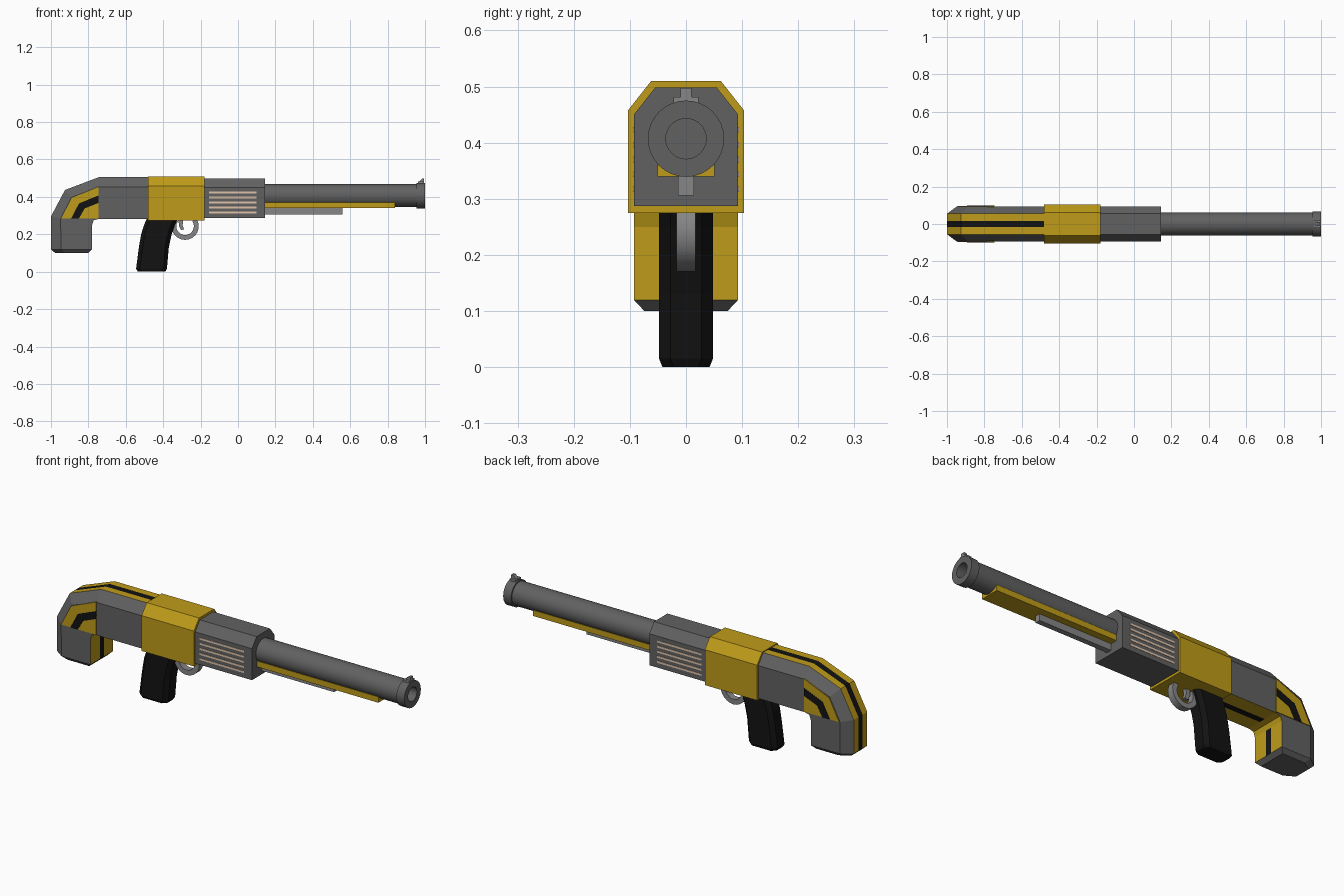
import bpy, bmesh
from math import sin, cos, pi, radians
from mathutils import Vector

if "Cube" in bpy.data.objects:
    bpy.data.objects.remove(bpy.data.objects["Cube"])


def material(name, r, g, b):
    m = bpy.data.materials.new(name)
    m.diffuse_color = (r, g, b, 1)
    m.use_nodes = True
    m.node_tree.nodes["Principled BSDF"].inputs["Base Color"].default_value = m.diffuse_color
    return m


YELLOW = material("yellow", 0.52, 0.33, 0.01)
BLACK = material("black", 0.006, 0.006, 0.006)
DARK = material("dark_grey", 0.12, 0.12, 0.12)
MID = material("mid_grey", 0.24, 0.24, 0.24)
TAN = material("tan", 0.75, 0.55, 0.4)


def loft(name, rings, mats, pick=None, smooth=False):
    """Skin a list of equal-length rings, cap both ends; pick(span, side) gives the slot."""
    bm = bmesh.new()
    vr = [[bm.verts.new(p) for p in r] for r in rings]
    n = len(vr[0])
    for i in range(len(vr) - 1):
        for j in range(n):
            k = (j + 1) % n
            f = bm.faces.new((vr[i][j], vr[i][k], vr[i + 1][k], vr[i + 1][j]))
            f.material_index = pick(i, j) if pick else 0
    bm.faces.new(vr[0][::-1])
    bm.faces.new(vr[-1])
    bmesh.ops.recalc_face_normals(bm, faces=bm.faces)
    me = bpy.data.meshes.new(name)
    bm.to_mesh(me)
    bm.free()
    for m in mats:
        me.materials.append(m)
    ob = bpy.data.objects.new(name, me)
    bpy.context.collection.objects.link(ob)
    if smooth:
        bpy.ops.object.select_all(action='DESELECT')
        ob.select_set(True)
        bpy.context.view_layer.objects.active = ob
        bpy.ops.object.shade_smooth_by_angle(angle=radians(35))
    return ob


def along_x(name, yz, x0, x1, mat):
    return loft(name, [[(x, y, z) for y, z in yz] for x in (x0, x1)], [mat])


def along_y(name, xz, y0, y1, mat):
    return loft(name, [[(x, y, z) for x, z in xz] for y in (y0, y1)], [mat])


def box(name, x0, x1, y0, y1, z0, z1, mat):
    return along_x(name, [(y0, z0), (y1, z0), (y1, z1), (y0, z1)], x0, x1, mat)


def body_section(w, wt, z0, zs, z1):
    return [(-w, z0), (w, z0), (w, zs), (wt, z1), (-wt, z1), (-w, zs)]


# Stock: chamfered section swept around the bend, (outer xz, inner xz, width scale)
stations = [((-0.47, 0.505), (-0.47, 0.282), 1), ((-0.745, 0.505), (-0.745, 0.282), 1),
            ((-0.925, 0.437), (-0.772, 0.275), 1), ((-1, 0.295), (-0.78, 0.25), 1),
            ((-1, 0.12), (-0.78, 0.12), 1), ((-0.978, 0.1), (-0.8, 0.1), 0.8)]
rings = []
for o, i, s in stations:
    o, i = Vector(o), Vector(i)
    c = o + (i - o).normalized() * 0.053
    sec = [(-0.093, i), (-0.017, i), (0.017, i), (0.093, i), (0.093, c),
           (0.055, o), (0.017, o), (-0.017, o), (-0.055, o), (-0.093, c)]
    rings.append([(p.x, y * s, p.y) for y, p in sec])


def stock_colour(span, side):
    if span == 4 or side in (3, 4, 8, 9):
        return 0
    if side == 6 or (side == 1 and span in (0, 3)):
        return 2
    return 1


loft("stock", rings, [DARK, YELLOW, BLACK], stock_colour)

# Side panels and stripes on the stock bend
panel = [(-0.745, 0.455), (-0.888, 0.395), (-0.945, 0.285), (-0.775, 0.285), (-0.745, 0.285)]
stripe = [(-0.745, 0.408), (-0.85, 0.365), (-0.892, 0.285),
          (-0.85, 0.285), (-0.82, 0.338), (-0.745, 0.368)]
for side, s in (("left", 1), ("right", -1)):
    along_y("stock_panel_" + side, panel, s * 0.09, s * 0.097, YELLOW)
    along_y("stock_stripe_" + side, stripe, s * 0.09, s * 0.099, BLACK)

# Receiver sleeve and front housing
along_x("receiver", body_section(0.103, 0.062, 0.275, 0.458, 0.51), -0.48, -0.18, YELLOW)
along_x("front_housing", body_section(0.093, 0.055, 0.287, 0.45, 0.498), -0.19, 0.145, DARK)

# Vent strips on both sides of the housing
for side, s in (("left", 1), ("right", -1)):
    for k in range(5):
        z = 0.317 + 0.0265 * k
        box(f"vent_{side}_{k + 1}", -0.155, 0.1, s * 0.085, s * 0.0945, z - 0.005, z + 0.005, TAN)

# Barrel with muzzle ring and bore
N = 32
profile = [(0.13, 0.061), (0.955, 0.061), (0.955, 0.068), (1, 0.068), (1, 0.036), (0.4, 0.036)]
loft("barrel", [[(x, r * cos(2 * pi * a / N), 0.407 + r * sin(2 * pi * a / N)) for a in range(N)]
                for x, r in profile], [DARK], smooth=True)

# Under-barrel rail and tube bar
box("barrel_rail", 0.14, 0.84, -0.051, 0.051, 0.34, 0.37, YELLOW)
box("lower_bar", 0.14, 0.56, -0.014, 0.014, 0.306, 0.341, MID)

# Front sight
box("sight_base", 0.962, 0.995, -0.022, 0.022, 0.465, 0.481, MID)
along_y("sight_post", [(0.965, 0.478), (0.995, 0.478), (0.995, 0.497), (0.983, 0.497)],
        -0.01, 0.01, MID)

# Grip: octagonal sections, (z, back x, front x, half width)
grip = [(0.29, -0.485, -0.32, 0.048), (0.25, -0.502, -0.338, 0.048), (0.2, -0.518, -0.355, 0.048),
        (0.13, -0.53, -0.37, 0.048), (0.015, -0.545, -0.38, 0.048), (0, -0.535, -0.388, 0.042)]
c = 0.02
loft("grip", [[(a + c, -w, z), (b - c, -w, z), (b, c - w, z), (b, w - c, z),
               (b - c, w, z), (a + c, w, z), (a, w - c, z), (a, c - w, z)]
              for z, a, b, w in grip], [BLACK])

# Trigger guard arc and trigger
guard = []
for k in range(17):
    a = radians(-215 + 250 * k / 16)
    guard.append([(-0.283 + r * cos(a), y, 0.243 + r * sin(a))
                  for r, y in ((0.073, -0.017), (0.073, 0.017), (0.047, 0.017), (0.047, -0.017))])
loft("trigger_guard", guard, [MID], smooth=True)
along_y("trigger", [(-0.318, 0.285), (-0.316, 0.245), (-0.305, 0.222), (-0.288, 0.226),
                    (-0.296, 0.25), (-0.292, 0.285)], -0.01, 0.01, MID)
